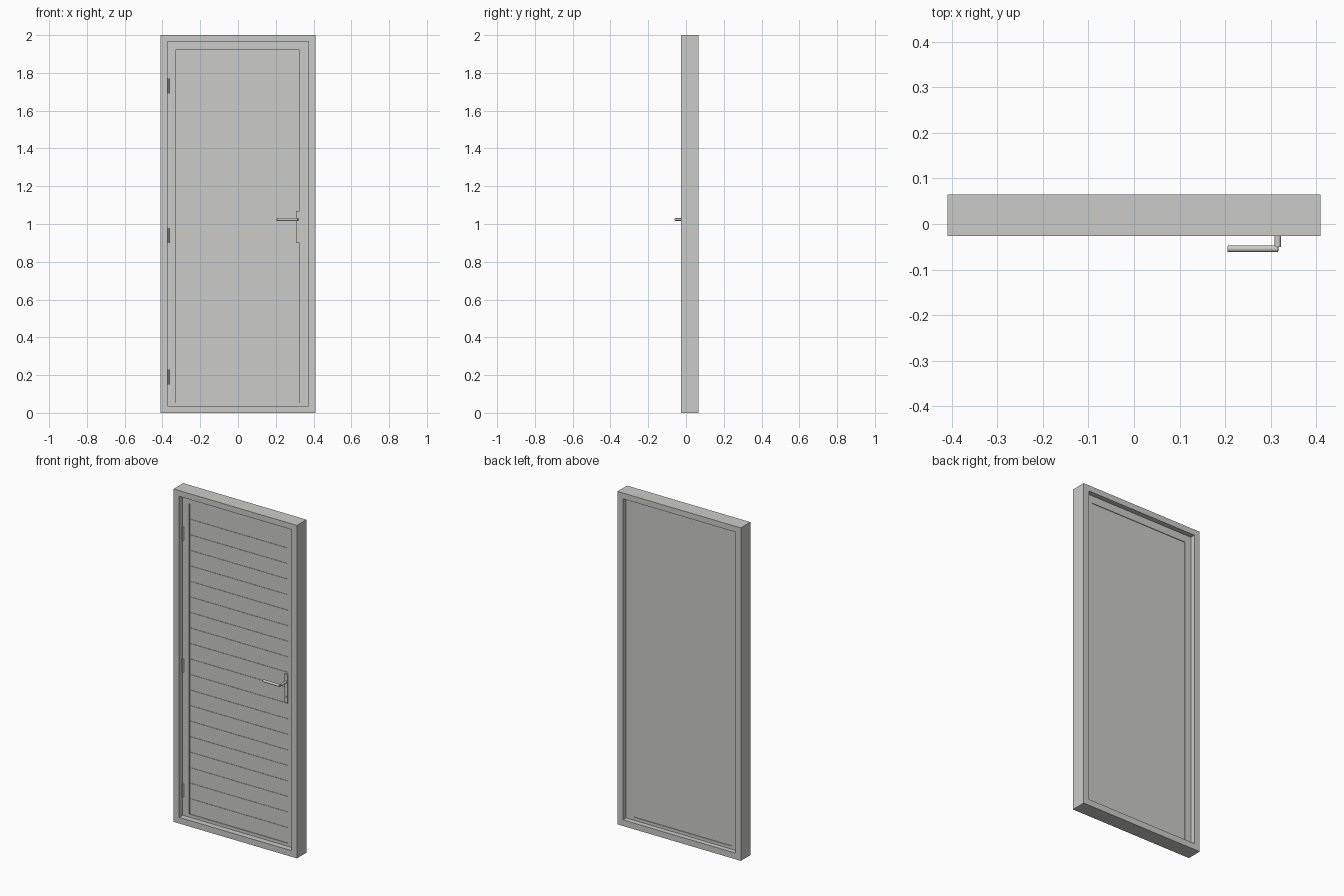
import bpy
import bmesh
import math
from mathutils import Matrix

cube = bpy.data.objects.get("Cube")
if cube:
    bpy.data.objects.remove(cube, do_unlink=True)

grey = bpy.data.materials.new("warm_light_grey")
grey.use_nodes = True
grey.diffuse_color = (0.6, 0.6, 0.58, 1)
grey.node_tree.nodes["Principled BSDF"].inputs["Base Color"].default_value = (0.6, 0.6, 0.58, 1)


def finish(name, bm, smooth=False):
    mesh = bpy.data.meshes.new(name)
    bm.to_mesh(mesh)
    bm.free()
    mesh.materials.append(grey)
    obj = bpy.data.objects.new(name, mesh)
    bpy.context.collection.objects.link(obj)
    if smooth:
        bpy.ops.object.select_all(action="DESELECT")
        obj.select_set(True)
        bpy.context.view_layer.objects.active = obj
        bpy.ops.object.shade_smooth_by_angle(angle=math.radians(40))
    return obj


def add_box(bm, x, y, z):
    """Add a box spanning the (low, high) pairs."""
    size = Matrix.Diagonal((x[1] - x[0], y[1] - y[0], z[1] - z[0], 1))
    mid = Matrix.Translation((sum(x) / 2, sum(y) / 2, sum(z) / 2))
    bmesh.ops.create_cube(bm, size=1, matrix=mid @ size)


def box(name, x, y, z):
    bm = bmesh.new()
    add_box(bm, x, y, z)
    return finish(name, bm)


def rod(name, radius, length, centre, axis="Z", bevel=0.0):
    bm = bmesh.new()
    turn = {"X": Matrix.Rotation(math.pi / 2, 4, "Y"),
            "Y": Matrix.Rotation(math.pi / 2, 4, "X"),
            "Z": Matrix.Identity(4)}[axis]
    bmesh.ops.create_cone(bm, cap_ends=True, segments=20, radius1=radius, radius2=radius,
                          depth=length, matrix=Matrix.Translation(centre) @ turn)
    obj = finish(name, bm, True)
    if bevel:
        mod = obj.modifiers.new("rounded_ends", "BEVEL")
        mod.width, mod.segments = bevel, 3
    return obj


# Outer frame
OUT, IN = 0.41, 0.373
DEPTH = (-0.026, 0.065)
LOW, HIGH = 0.037, 1.965
box("left_jamb", (IN, OUT), DEPTH, (0, 2))
box("right_jamb", (-OUT, -IN), DEPTH, (0, 2))
box("head", (-IN, IN), DEPTH, (HIGH, 2))
box("sill", (-IN, IN), DEPTH, (0, LOW))

# Door leaf border, set back in the frame
LEAF = (0.008, 0.035)
PX = (-0.33, 0.326)
PZ = (0.055, 1.92)
box("left_stile", (PX[1], IN), LEAF, (LOW, HIGH))
box("right_stile", (-IN, PX[0]), LEAF, (LOW, HIGH))
box("top_rail", PX, LEAF, (PZ[1], HIGH))
box("bottom_rail", PX, LEAF, (LOW, PZ[0]))

# Flat back panel
box("back_panel", PX, (0.016, 0.031), PZ)

# Horizontal boards with fine joints on the front
COUNT = 20
pitch = (PZ[1] - PZ[0]) / COUNT
bm = bmesh.new()
for i in range(COUNT):
    z = PZ[0] + i * pitch
    add_box(bm, (PX[0] + 0.003, PX[1] - 0.003), (0.011, 0.016), (z + 0.0007, z + pitch - 0.0007))
finish("front_boards", bm)

# Hinges
for place, z in (("lower", 0.19), ("middle", 0.94), ("upper", 1.73)):
    rod(place + "_hinge", 0.005, 0.08, (-0.368, 0.005, z))

# Handle set
box("lock_plate", (0.307, 0.328), (0.003, 0.012), (0.9, 1.07))
rod("key_cylinder", 0.005, 0.008, (0.317, 0.002, 0.935), "Y")
rod("handle_shaft", 0.007, 0.055, (0.316, -0.0225, 1.024), "Y")
rod("handle_lever", 0.0075, 0.112, (0.261, -0.0545, 1.024), "X", 0.003)
